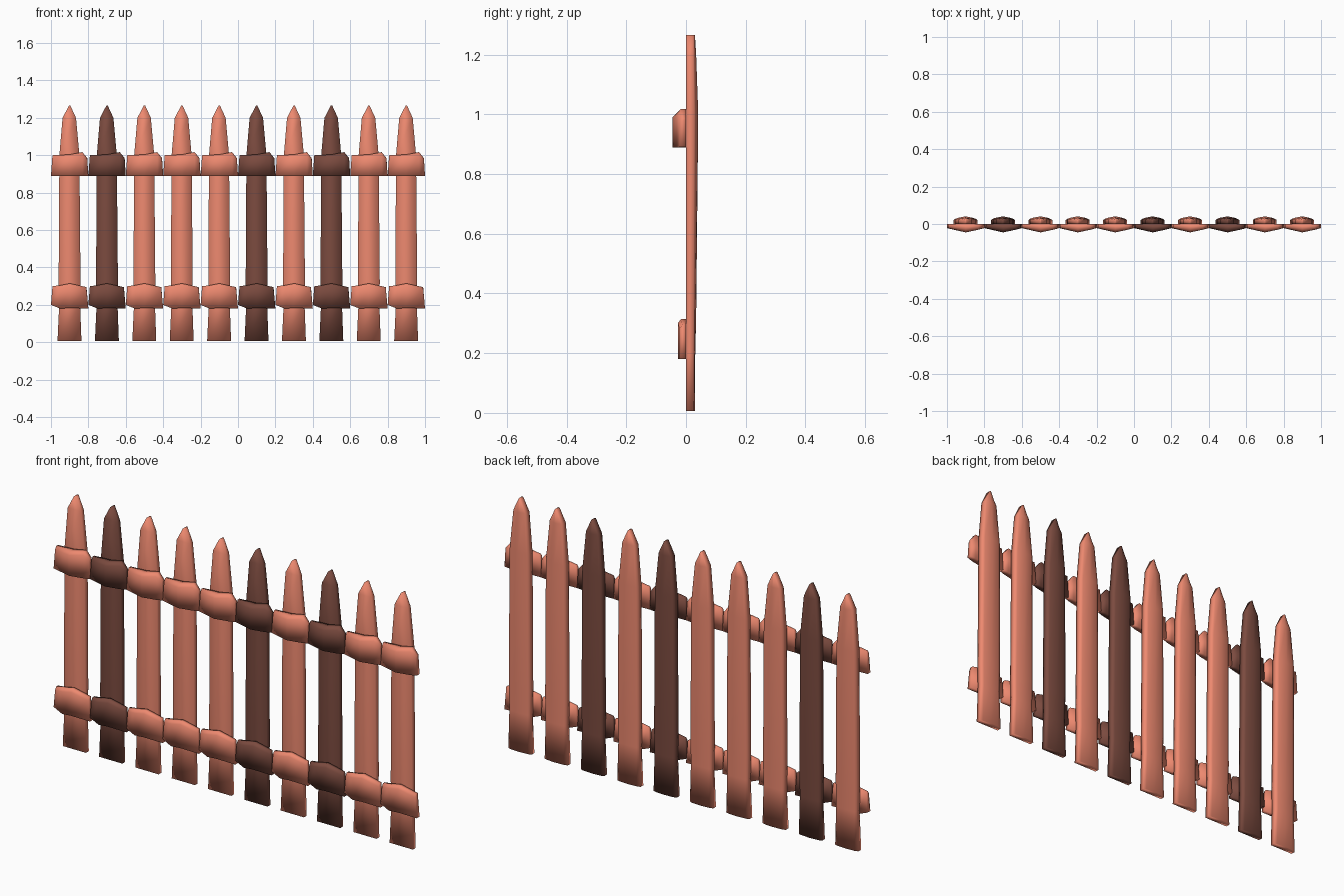
import bpy, bmesh

if "Cube" in bpy.data.objects:
    bpy.data.objects.remove(bpy.data.objects["Cube"])


def material(name, color):
    m = bpy.data.materials.new(name)
    m.diffuse_color = (*color, 1)
    m.use_nodes = True
    m.node_tree.nodes["Principled BSDF"].inputs["Base Color"].default_value = m.diffuse_color
    return m


light = material("light_wood", (0.85, 0.25, 0.16))
dark = material("dark_wood", (0.2, 0.07, 0.05))


def loft(name, rings, x, mat):
    """Skin equal-sized rings of points, cap both ends, smooth shade."""
    bm = bmesh.new()
    loops = [[bm.verts.new((px + x, py, pz)) for px, py, pz in r] for r in rings]
    n = len(loops[0])
    for a, b in zip(loops, loops[1:]):
        for i in range(n):
            j = (i + 1) % n
            bm.faces.new((a[i], a[j], b[j], b[i]))
    bm.faces.new(loops[0])
    bm.faces.new(loops[-1])
    bmesh.ops.recalc_face_normals(bm, faces=bm.faces)
    for f in bm.faces:
        f.smooth = True
    me = bpy.data.meshes.new(name)
    bm.to_mesh(me)
    bm.free()
    me.materials.append(mat)
    ob = bpy.data.objects.new(name, me)
    bpy.context.collection.objects.link(ob)


# Picket: (height, left, right, side depth, centre depth)
PICKET = [(0.006, -0.065, 0.063, 0.022, 0.03), (0.2, -0.056, 0.056, 0.024, 0.031),
          (0.32, -0.059, 0.058, 0.025, 0.034), (1.0, -0.055, 0.052, 0.028, 0.041),
          (1.2, -0.038, 0.034, 0.024, 0.034), (1.265, -0.004, 0.004, 0.022, 0.03)]


def picket_ring(z, l, r, side, mid):
    return [(l, 0, z), (r, 0, z), (r, side, z), (r * 0.75, side + 0.005, z),
            (0, mid, z), (l * 0.75, side + 0.005, z), (l, side, z)]


# Rail blocks: (bottom x, top x, bottom z, top z, front y)
UPPER = [(-0.1, -0.092, 0.89, 1.0, -0.022), (0, 0, 0.888, 1.004, -0.045),
         (0.07, 0.068, 0.888, 1.017, -0.03), (0.1, 0.094, 0.89, 0.985, -0.022)]
LOWER = [(-0.1, -0.092, 0.2, 0.3, -0.022), (-0.05, -0.05, 0.18, 0.305, -0.027),
         (0, 0, 0.184, 0.315, -0.027), (0.1, 0.09, 0.18, 0.295, -0.022)]


def rail_ring(xb, xt, z0, z1, y):
    return [(xb, 0, z0), (xb, y, z0), (xt, y, z1 - 0.014), (xt, y * 0.6, z1), (xt, 0, z1)]


for i in range(10):
    x = -0.9 + 0.2 * i
    mat = dark if i in (1, 5, 7) else light
    loft(f"picket_{i}", [picket_ring(*s) for s in PICKET], x, mat)
    loft(f"upper_rail_{i}", [rail_ring(*s) for s in UPPER], x, mat)
    loft(f"lower_rail_{i}", [rail_ring(*s) for s in LOWER], x, mat)
